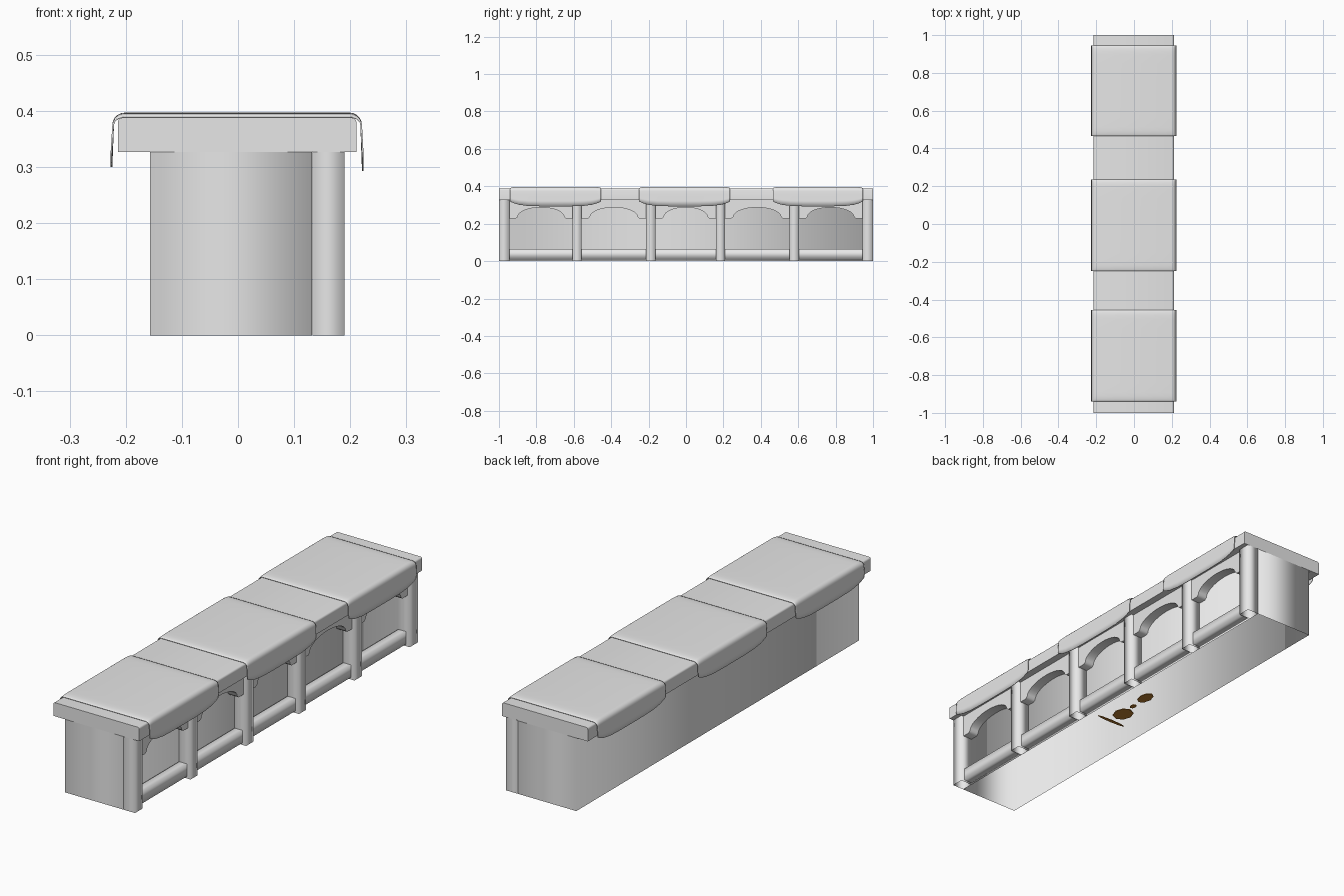
import bpy, bmesh, math

cube = bpy.data.objects.get("Cube")
if cube:
    bpy.data.objects.remove(cube)


def material(name, rgb):
    mat = bpy.data.materials.new(name)
    mat.use_nodes = True
    mat.diffuse_color = (*rgb, 1)
    mat.node_tree.nodes["Principled BSDF"].inputs["Base Color"].default_value = (*rgb, 1)
    return mat


GREY = material("light_grey", (0.8, 0.8, 0.8))
BROWN = material("orange_brown", (0.5, 0.21, 0.03))


def finish(name, bm, mat, smooth_angle=0):
    mesh = bpy.data.meshes.new(name)
    bm.to_mesh(mesh)
    bm.free()
    mesh.materials.append(mat)
    obj = bpy.data.objects.new(name, mesh)
    bpy.context.collection.objects.link(obj)
    if smooth_angle:
        bpy.ops.object.select_all(action='DESELECT')
        obj.select_set(True)
        bpy.context.view_layer.objects.active = obj
        bpy.ops.object.shade_smooth_by_angle(angle=math.radians(smooth_angle))
    return obj


# Four-walled sleeve, open at both ends of one axis and softly shaded around it
def sleeve(name, x, y, z, open_axis):
    bm = bmesh.new()
    bmesh.ops.create_cube(bm, size=1)
    bm.normal_update()
    ends = [f for f in bm.faces if abs(f.normal[open_axis]) > 0.5]
    bmesh.ops.delete(bm, geom=ends, context='FACES_ONLY')
    for v in bm.verts:
        v.co = [a + (c + 0.5) * (b - a) for c, (a, b) in zip(v.co, (x, y, z))]
    return finish(name, bm, GREY, smooth_angle=120)


def prism(name, outline, place, direction, mat=GREY, smooth_angle=0):
    bm = bmesh.new()
    face = bm.faces.new([bm.verts.new(place(*p)) for p in outline])
    out = bmesh.ops.extrude_face_region(bm, geom=[face])
    verts = [g for g in out["geom"] if isinstance(g, bmesh.types.BMVert)]
    bmesh.ops.translate(bm, verts=verts, vec=direction)
    bmesh.ops.recalc_face_normals(bm, faces=bm.faces)
    return finish(name, bm, mat, smooth_angle)


# Hollow body, open underneath
sleeve("counter_body", (-0.157, 0.132), (-1, 1), (0, 0.327), 2)

# Counter top with rounded upper long edges
top_profile = [(-0.214, 0.327), (0.211, 0.327)]
for cx, start in ((0.203, 0), (-0.206, 90)):
    for k in range(4):
        a = math.radians(start + 30 * k)
        top_profile.append((cx + 0.008 * math.cos(a), 0.38 + 0.008 * math.sin(a)))
prism("counter_top", top_profile, lambda x, z: (x, -1, z), (0, 2, 0), smooth_angle=40)

# Posts along the panelled side
posts = [(-1, -0.945), (-0.607, -0.558), (-0.214, -0.163),
         (0.16, 0.208), (0.553, 0.604), (0.943, 1)]
for i, span in enumerate(posts):
    sleeve(f"post_{i + 1}", (0.133, 0.19), span, (0, 0.33), 2)


# Arch and bottom rail in each bay
def arch_outline(y0, y1):
    mid, half = (y0 + y1) / 2, (y1 - y0) / 2
    reach = half - 0.035
    pts = [(y1, 0.33), (y0, 0.33), (y0, 0.228), (mid - reach, 0.228)]
    for k in range(17):
        a = math.pi * (1 - k / 16)
        pts.append((mid + (reach - 0.01) * math.cos(a), 0.236 + 0.051 * math.sin(a)))
    return pts + [(mid + reach, 0.228), (y1, 0.228)]


for i, (a, b) in enumerate(zip(posts, posts[1:])):
    y0, y1 = a[1], b[0]
    sleeve(f"bottom_rail_{i + 1}", (0.133, 0.172), (y0, y1), (0.009, 0.065), 1)
    prism(f"arch_{i + 1}", arch_outline(y0, y1),
          lambda y, z: (0.133, y, z), (0.045, 0, 0), smooth_angle=40)


# Draped cloths: a rounded cross-section swept along y with a curved hem
def cloth(name, y0, y1):
    stations = [0, 0.012, 0.03, 0.06, 0.1, 0.2, 0.35, 0.5,
                0.65, 0.8, 0.9, 0.94, 0.97, 0.988, 1]
    bm = bmesh.new()
    rows = []
    for t in stations:
        edge = abs(2 * t - 1)
        dip = 0.006 * edge ** 20
        section = []
        for side, hem_low in ((1, 0.293), (-1, 0.3)):
            hem = hem_low + 0.026 * edge ** 5
            half = [(0.2255 - 0.003 * d, hem + d * (0.375 - hem)) for d in (0, 0.35, 0.7, 1)]
            for k in range(1, 6):
                a = math.pi / 2 * k / 5
                half.append((0.2005 + 0.022 * math.cos(a), 0.375 + (0.022 - dip) * math.sin(a)))
            section += [(side * x, z) for x, z in half[::side]]
        y = y0 + t * (y1 - y0)
        rows.append([bm.verts.new((x - 0.0015, y, z)) for x, z in section])
    for r, s in zip(rows, rows[1:]):
        for k in range(len(r) - 1):
            bm.faces.new((r[k], s[k], s[k + 1], r[k + 1]))
    obj = finish(name, bm, GREY, smooth_angle=40)
    mod = obj.modifiers.new("Thickness", 'SOLIDIFY')
    mod.thickness, mod.offset = 0.003, -1


for name, y0, y1 in (("front_cloth", -0.94, -0.455),
                     ("middle_cloth", -0.25, 0.235),
                     ("back_cloth", 0.465, 0.945)):
    cloth(name, y0, y1)

# Small brown scraps on the floor inside the body
for i, (x, y, rx, ry) in enumerate([(0.02, -0.05, 0.042, 0.05), (0.036, 0.12, 0.028, 0.045),
                                    (0.022, -0.13, 0.075, 0.008), (0.03, 0.03, 0.012, 0.018)]):
    ring = [(x + rx * math.cos(k * math.pi / 4), y + ry * math.sin(k * math.pi / 4))
            for k in range(8)]
    prism(f"floor_scrap_{i + 1}", ring, lambda px, py: (px, py, 0), (0, 0, 0.003), BROWN)
